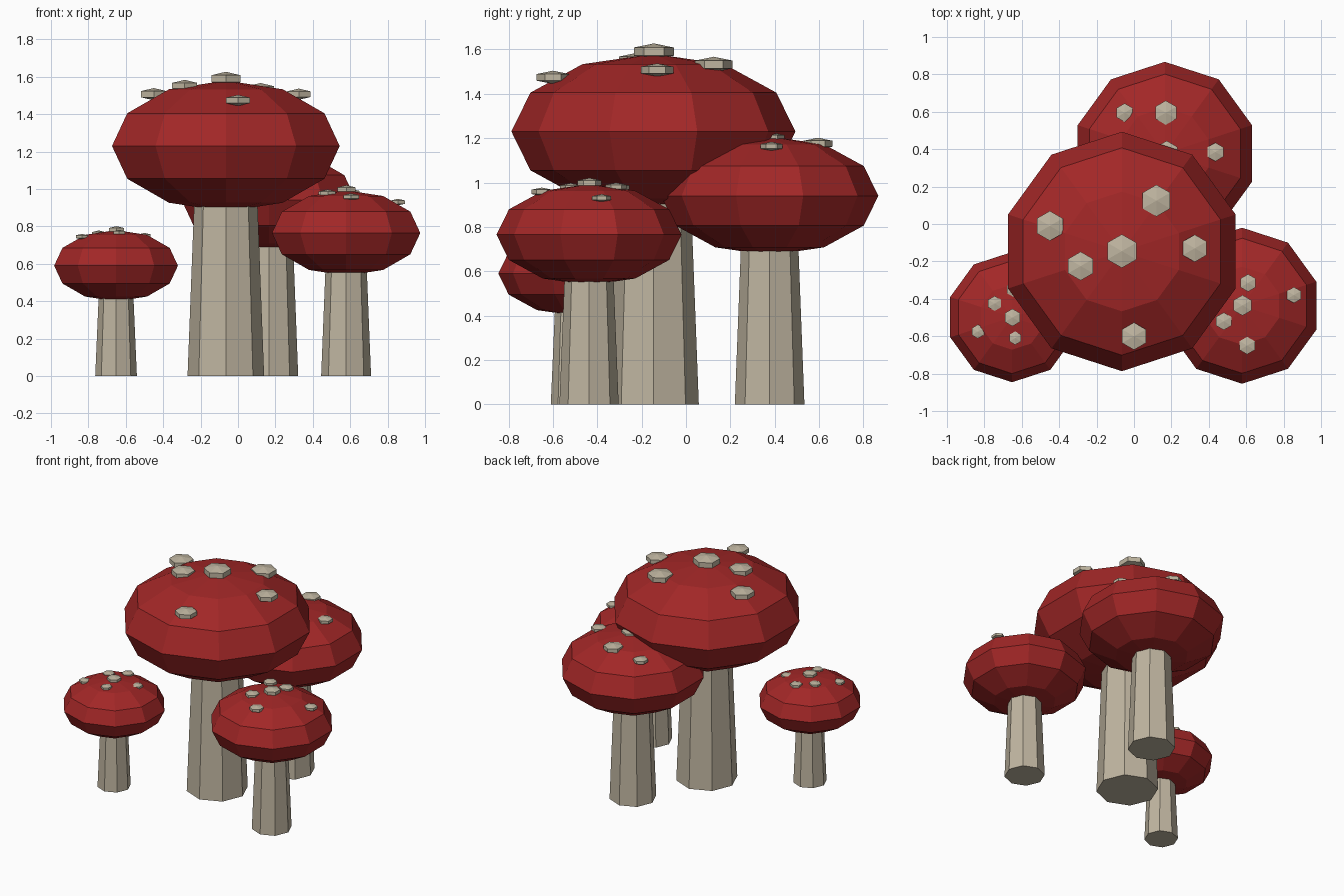
import bpy
import bmesh
from mathutils import Matrix

if "Cube" in bpy.data.objects:
    bpy.data.objects.remove(bpy.data.objects["Cube"], do_unlink=True)


def make_material(name, rgb):
    mat = bpy.data.materials.new(name)
    mat.use_nodes = True
    color = (*rgb, 1.0)
    mat.diffuse_color = color
    mat.node_tree.nodes["Principled BSDF"].inputs["Base Color"].default_value = color
    return mat


RED = make_material("cap red", (0.36, 0.02, 0.02))
CREAM = make_material("stem cream", (0.52, 0.46, 0.35))


def finish(name, bm, mat, location):
    mesh = bpy.data.meshes.new(name)
    bm.to_mesh(mesh)
    bm.free()
    mesh.materials.append(mat)
    obj = bpy.data.objects.new(name, mesh)
    obj.location = location
    bpy.context.collection.objects.link(obj)
    return obj


def squashed_ball(name, mat, location, radius, half_height, sides, rings):
    bm = bmesh.new()
    bmesh.ops.create_uvsphere(bm, u_segments=sides, v_segments=rings, radius=1,
                              matrix=Matrix.Diagonal((radius, radius, half_height, 1)))
    return finish(name, bm, mat, location)


def tapered_stem(name, location, radius, height):
    bm = bmesh.new()
    bmesh.ops.create_cone(bm, cap_ends=True, segments=8, radius1=radius,
                          radius2=radius * 0.77, depth=height,
                          matrix=Matrix.Translation((0, 0, height / 2)))
    return finish(name, bm, CREAM, location)


def mushroom(name, x, y, cap_z, radius, spots):
    tapered_stem(name + "_stem", (x, y, 0), radius * 0.32, cap_z)
    squashed_ball(name + "_cap", RED, (x, y, cap_z), radius, radius * 0.547, 10, 6)
    # Raised hexagonal spots: x, y, z, visible radius
    for i, (sx, sy, sz, sr) in enumerate(spots, 1):
        squashed_ball(f"{name}_spot_{i}", CREAM, (sx, sy, sz),
                      sr / 0.866, sr * 0.41, 6, 3)


mushroom("large_mushroom", -0.065, -0.147, 1.23, 0.64, [
    (-0.065, -0.145, 1.59, 0.09),
    (-0.45, -0.01, 1.507, 0.08),
    (0.12, 0.125, 1.532, 0.085),
    (-0.285, -0.225, 1.552, 0.077),
    (0.325, -0.13, 1.507, 0.073),
    (0.0, -0.6, 1.474, 0.073),
])

mushroom("back_mushroom", 0.165, 0.377, 0.94, 0.49, [
    (0.175, 0.38, 1.2, 0.065),
    (0.17, 0.595, 1.175, 0.065),
    (-0.05, 0.595, 1.14, 0.05),
    (0.435, 0.385, 1.163, 0.05),
])

mushroom("left_mushroom", 0.578, -0.437, 0.765, 0.417, [
    (0.58, -0.435, 0.998, 0.055),
    (0.61, -0.315, 0.98, 0.047),
    (0.855, -0.38, 0.93, 0.043),
    (0.48, -0.52, 0.978, 0.047),
    (0.605, -0.65, 0.958, 0.047),
    (0.47, -0.3, 0.978, 0.045),
])

mushroom("right_mushroom", -0.652, -0.498, 0.59, 0.348, [
    (-0.65, -0.5, 0.782, 0.047),
    (-0.835, -0.575, 0.745, 0.037),
    (-0.745, -0.425, 0.762, 0.04),
    (-0.635, -0.61, 0.767, 0.036),
    (-0.645, -0.35, 0.76, 0.04),
    (-0.5, -0.45, 0.75, 0.038),
])
